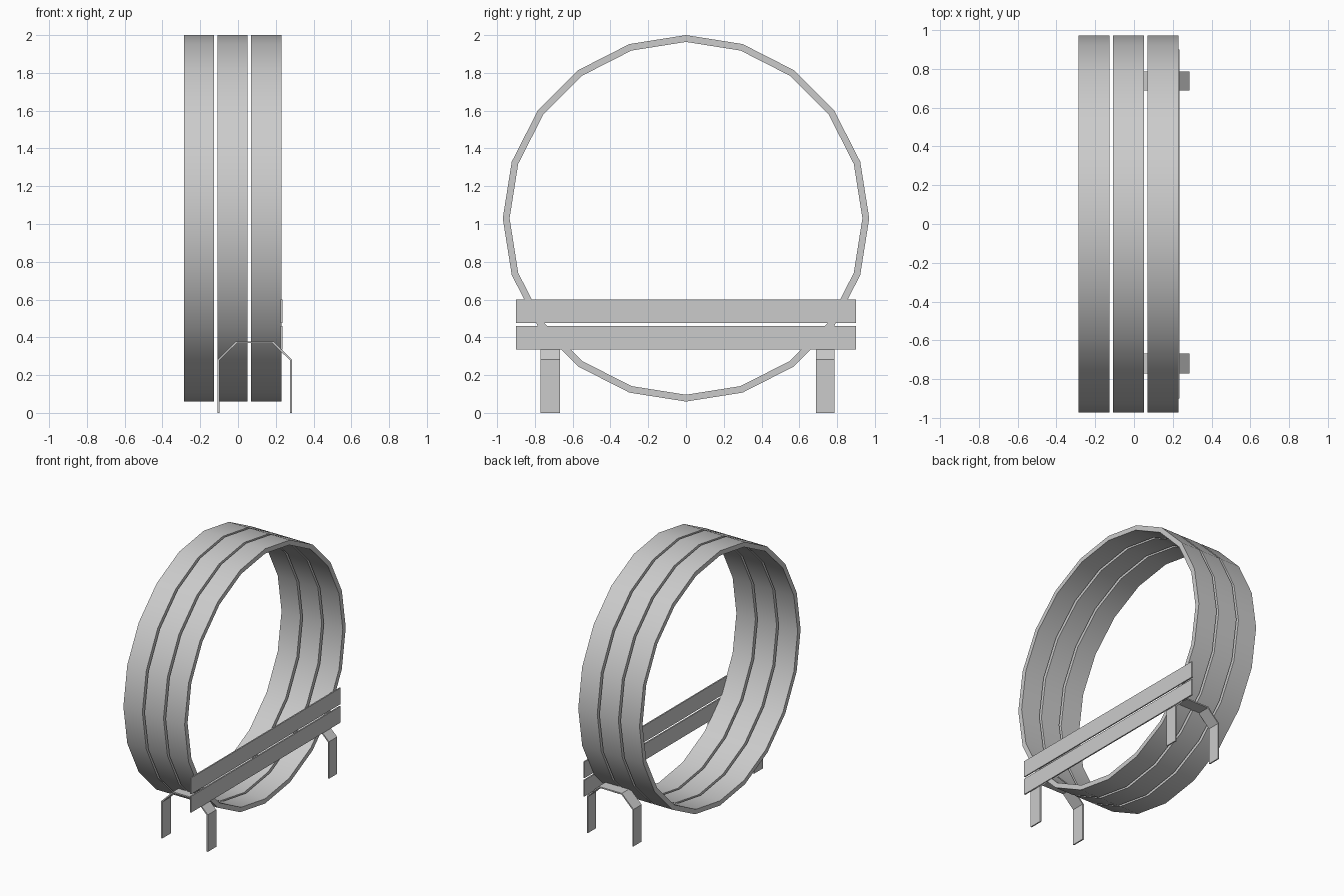
import bpy, bmesh, math

if "Cube" in bpy.data.objects:
    bpy.data.objects.remove(bpy.data.objects["Cube"])


def extrude(name, quads_a, quads_b, closed):
    """Solid between an outer and inner 2D outline; each item is a pair of end points."""
    bm = bmesh.new()
    rows = [[bm.verts.new(p) for p in (*a, *reversed(b))] for a, b in zip(quads_a, quads_b)]
    n = len(rows)
    for i in range(n if closed else n - 1):
        r, s = rows[i], rows[(i + 1) % n]
        for k in range(4):
            m = (k + 1) % 4
            bm.faces.new((r[k], r[m], s[m], s[k]))
    if not closed:
        bm.faces.new(rows[0])
        bm.faces.new(rows[-1])
    bmesh.ops.recalc_face_normals(bm, faces=bm.faces)
    mesh = bpy.data.meshes.new(name)
    bm.to_mesh(mesh)
    bm.free()
    obj = bpy.data.objects.new(name, mesh)
    bpy.context.collection.objects.link(obj)
    return obj


def box(name, x0, x1, y0, y1, z0, z1):
    bpy.ops.mesh.primitive_cube_add(size=1, location=((x0 + x1) / 2, (y0 + y1) / 2, (z0 + z1) / 2))
    obj = bpy.context.object
    obj.name = name
    obj.scale = (x1 - x0, y1 - y0, z1 - z0)
    bpy.ops.object.transform_apply(location=False, rotation=False, scale=True)


def circle(radius, x0, x1, sides=20, cz=1.03):
    out = []
    for i in range(sides):
        a = math.tau * i / sides
        y, z = radius * math.sin(a), cz + radius * math.cos(a)
        out.append(((x0, y, z), (x1, y, z)))
    return out


# Three parallel 20-sided hoop bands with open gaps between them
for i in range(3):
    x0 = -0.287 + i * 0.178
    band = extrude(f"hoop_band_{i + 1}", circle(0.97, x0, x0 + 0.16),
                   circle(0.934, x0, x0 + 0.16), True)
    bpy.ops.object.select_all(action='DESELECT')
    band.select_set(True)
    bpy.context.view_layer.objects.active = band
    bpy.ops.object.shade_smooth_by_angle(angle=math.radians(30))

# Two thin planks across one side
for i, z in enumerate((0.335, 0.475)):
    box(f"side_plank_{i + 1}", 0.225, 0.235, -0.9, 0.9, z, z + 0.124)

# Bent strap legs
outer = [(-0.108, 0), (-0.108, 0.282), (-0.01, 0.379), (0.187, 0.379), (0.285, 0.282), (0.285, 0)]
inner = [(-0.098, 0), (-0.098, 0.278), (-0.006, 0.369), (0.183, 0.369), (0.275, 0.278), (0.275, 0)]
for name, y0, y1 in (("front_leg", -0.77, -0.668), ("back_leg", 0.688, 0.786)):
    extrude(name, [((x, y0, z), (x, y1, z)) for x, z in outer],
            [((x, y0, z), (x, y1, z)) for x, z in inner], False)
